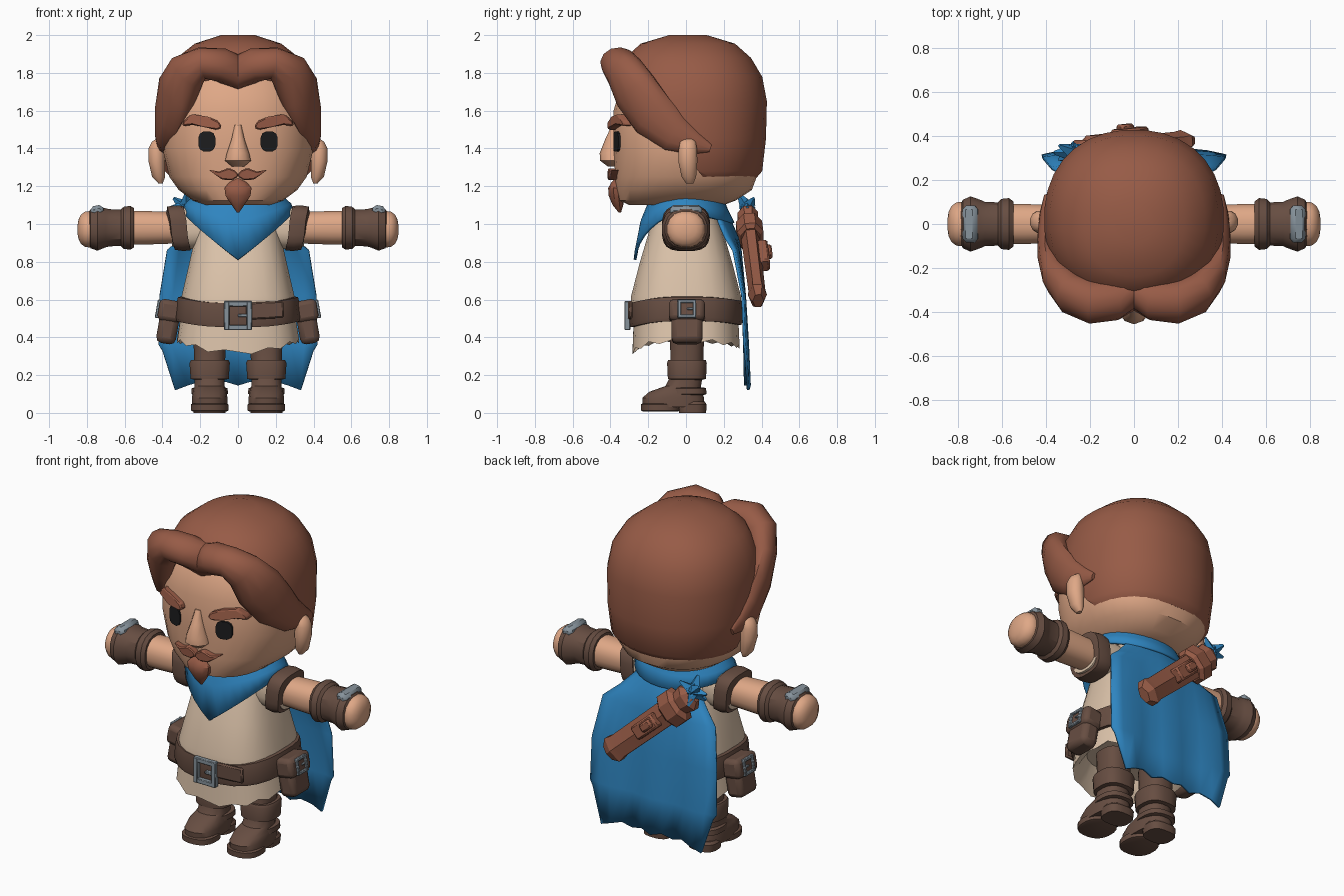
import bpy, bmesh, math
from mathutils import Vector, Matrix

if "Cube" in bpy.data.objects:
    bpy.data.objects.remove(bpy.data.objects["Cube"])

COLOURS = {
    "skin": (0.74, 0.39, 0.24), "hair_brown": (0.31, 0.105, 0.062),
    "leather": (0.135, 0.075, 0.054), "linen": (0.72, 0.55, 0.405),
    "blue_cloth": (0.028, 0.235, 0.53), "steel": (0.24, 0.29, 0.33),
    "black": (0.012, 0.012, 0.013)}
MATS = {}
for key, rgb in COLOURS.items():
    MATS[key] = bpy.data.materials.new(key)
    MATS[key].diffuse_color = (*rgb, 1)


def finish(name, bm, mat, mirror=False, angle=35, solid=0, bevel=0, steps=1):
    bmesh.ops.recalc_face_normals(bm, faces=bm.faces[:])
    me = bpy.data.meshes.new(name)
    bm.to_mesh(me)
    bm.free()
    me.materials.append(MATS[mat])
    me.polygons.foreach_set("use_smooth", [True] * len(me.polygons))
    me.set_sharp_from_angle(angle=math.radians(angle))
    ob = bpy.data.objects.new(name, me)
    bpy.context.collection.objects.link(ob)
    if bevel:
        m = ob.modifiers.new("bevel", 'BEVEL')
        m.width, m.segments = bevel, steps
    if solid:
        m = ob.modifiers.new("thickness", 'SOLIDIFY')
        m.thickness, m.offset = solid, 0
    if mirror:
        ob.modifiers.new("mirror", 'MIRROR')
    return ob


def skin_rings(bm, rings, closed=True, caps=True):
    """Join rows of points into a surface."""
    rows = [[bm.verts.new(p) for p in r] for r in rings]
    n = len(rows[0])
    for a, b in zip(rows, rows[1:]):
        for i in range(n if closed else n - 1):
            j = (i + 1) % n
            bm.faces.new((a[i], a[j], b[j], b[i]))
    if caps:
        bm.faces.new(rows[0][::-1])
        bm.faces.new(rows[-1])


def ring(t, ca, cb, ra, rb, n=2.0, seg=20, axis='z', warp=None):
    pts = []
    for i in range(seg):
        a = 2 * math.pi * (i + 0.5) / seg
        c, s = math.cos(a), math.sin(a)
        u = ca + ra * math.copysign(abs(c) ** (2 / n), c)
        v = cb + rb * math.copysign(abs(s) ** (2 / n), s)
        tt = t + (warp(i, c, s) if warp else 0)
        pts.append(Vector((u, v, tt) if axis == 'z' else (tt, u, v)))
    return pts


def loft(name, mat, rows, n=2.0, seg=20, axis='z', matrix=None, warp=None, **kw):
    bm = bmesh.new()
    skin_rings(bm, [ring(*r, n=n, seg=seg, axis=axis, warp=warp) for r in rows])
    if matrix:
        bm.transform(matrix)
    return finish(name, bm, mat, **kw)


def boxes(name, mat, items, matrix=None, **kw):
    """Several (centre, size) boxes in one object."""
    bm = bmesh.new()
    for c, s in items:
        bmesh.ops.create_cube(bm, size=1, matrix=Matrix.Translation(c) @ Matrix.Diagonal((*s, 1)))
    if matrix:
        bm.transform(matrix)
    return finish(name, bm, mat, **kw)


def buckle(name, w, h, bar, depth, matrix, **kw):
    boxes(name, "steel", [((s * w / 2, 0, 0), (bar, depth, h + bar)) for s in (-1, 1)] +
          [((0, 0, s * h / 2), (w + bar, depth * 0.9, bar)) for s in (-1, 1)] +
          [((w * .25, 0, 0), (w * .5, depth * .8, bar * .6))], matrix, bevel=0.004, **kw)


def face_y(x):
    return -0.385 * (1 - min(abs(x) / 0.4, 0.99) ** 2.4) ** (1 / 2.4)


def face_plate(name, mat, pts, out, **kw):
    """Flat shape in x/z laid on the curve of the face."""
    bm = bmesh.new()
    skin_rings(bm, [[(x, face_y(x) + d, z) for x, z in pts] for d in (-out, 0.03)])
    finish(name, bm, mat, mirror=True, **kw)


# Head, ears and nose
loft("head", "skin", [(1.10, 0, -.05, .18, .25), (1.125, 0, -.045, .24, .31), (1.18, 0, -.01, .315, .36),
     (1.25, 0, 0, .365, .376), (1.4, 0, 0, .402, .385), (1.6, 0, 0, .4, .385),
     (1.75, 0, .01, .36, .35), (1.86, 0, .02, .26, .26)], n=2.35, seg=32)
loft("ear", "skin", [(1.215, .41, .02, .012, .02), (1.25, .42, .015, .036, .04), (1.33, .43, .01, .045, .052),
     (1.40, .43, .01, .045, .05), (1.435, .425, .01, .032, .042), (1.455, .415, .01, .012, .025)], seg=12, mirror=True)
loft("nose", "skin", [(1.305, 0, -.385, .035, .03), (1.335, 0, -.385, .072, .07), (1.375, 0, -.385, .062, .072),
     (1.45, 0, -.385, .036, .042), (1.525, 0, -.38, .018, .012)], seg=10, angle=50)

# Eyes, brows, moustache and beard
face_plate("eye", "black", [(.165 + .046 * math.copysign(abs(math.cos(a)) ** .7, math.cos(a)),
           1.437 + .054 * math.copysign(abs(math.sin(a)) ** .7, math.sin(a)))
           for a in [math.pi * (k + .5) / 6 for k in range(12)]], .009)
face_plate("eyebrow", "hair_brown", [(.085, 1.512), (.11, 1.497), (.18, 1.513), (.24, 1.525), (.295, 1.517),
           (.29, 1.545), (.245, 1.582), (.16, 1.568), (.10, 1.543)], .037, bevel=.008)
face_plate("moustache", "hair_brown", [(0, 1.25), (.03, 1.232), (.085, 1.235), (.155, 1.287),
           (.10, 1.278), (.05, 1.296), (.02, 1.285), (0, 1.268)], .03, bevel=.006)
loft("goatee", "hair_brown", [(1.06, 0, -.35, .006, .006), (1.10, 0, -.36, .035, .028), (1.15, 0, -.37, .07, .04),
     (1.19, 0, -.37, .075, .042), (1.22, 0, -.365, .05, .03), (1.24, 0, -.365, .012, .012)], seg=10)

# Hair cap, cut open over the face
bm = bmesh.new()
skin_rings(bm, [ring(*r, n=2.2, seg=32) for r in [
    (1.245, 0, .02, .36, .355), (1.28, 0, .02, .39, .385), (1.45, 0, .02, .41, .405), (1.65, 0, .02, .41, .41),
    (1.78, 0, .02, .385, .385), (1.88, 0, .01, .325, .335), (1.955, 0, .01, .23, .25), (2.0, 0, .01, .09, .1)]])
bmesh.ops.bisect_plane(bm, geom=bm.verts[:] + bm.edges[:] + bm.faces[:], dist=1e-5,
                       plane_co=(0, .05, 1.3), plane_no=(0, -.79, -.61), clear_outer=True)
bmesh.ops.holes_fill(bm, edges=[e for e in bm.edges if e.is_boundary], sides=0)
finish("hair_cap", bm, "hair_brown", angle=40)

# Swept fringe: centre, half thickness, half width
path = [((0, -.31, 1.80), .085, .098), ((.09, -.345, 1.842), .095, .09), ((.19, -.355, 1.852), .10, .085),
        ((.27, -.325, 1.805), .095, .112), ((.325, -.265, 1.70), .08, .138), ((.366, -.175, 1.575), .066, .13),
        ((.393, -.06, 1.475), .048, .10), ((.402, .05, 1.425), .028, .06), ((.40, .13, 1.40), .01, .02)]
rings = []
for i, (p, th, wd) in enumerate(path):
    p = Vector(p)
    tan = (Vector(path[min(i + 1, len(path) - 1)][0]) - Vector(path[max(i - 1, 0)][0])).normalized()
    if i == 0:
        tan = Vector((1, 0, 0))
    out = Vector((p.x, p.y, 0)).normalized()
    out = (out - tan * out.dot(tan)).normalized()
    side = tan.cross(out)
    rings.append([p + out * th * math.cos(a) + side * wd * math.sin(a)
                  for a in [2 * math.pi * k / 12 for k in range(12)]])
bm = bmesh.new()
skin_rings(bm, rings)
finish("fringe", bm, "hair_brown", mirror=True, angle=50)


# Tunic, with a ragged hem that dips at the front
def hem(i, c, s):
    return .03 * c * c - .03 * max(0, -s) ** 4 + (.012 if i % 2 else -.01)


loft("tunic_top", "linen", [(.57, 0, 0, .305, .295), (.62, 0, 0, .30, .292), (.8, 0, 0, .258, .245),
     (.95, 0, 0, .225, .2), (1.06, 0, 0, .19, .16), (1.12, 0, 0, .13, .12)], n=2.7, seg=24)
bm = bmesh.new()
skin_rings(bm, [ring(.58, 0, 0, .295, .275, 2.7, 24), ring(.35, 0, 0, .325, .285, 2.7, 24, warp=hem),
                ring(.375, 0, 0, .29, .255, 2.7, 24, warp=hem), ring(.46, 0, 0, .25, .22, 2.7, 24)])
finish("tunic_skirt", bm, "linen")


# Belt sagging at the front, buckles and hip pouches
def sag(i, c, s):
    return .022 * c * c - .012 * max(0, -s) ** 2


loft("belt", "leather", [(.465, 0, 0, .30, .27), (.465, 0, 0, .33, .295), (.485, 0, 0, .335, .3), (.57, 0, 0, .325, .3),
     (.592, 0, 0, .32, .297), (.597, 0, 0, .28, .26)], n=2.7, seg=24, warp=sag)
boxes("belt_end", "leather", [((.17, -.295, .53), (.2, .025, .09))],
      Matrix.Translation((0, 0, .005)) @ Matrix.Rotation(math.radians(-3), 4, 'Y'), bevel=.008)
buckle("belt_buckle", .12, .125, .028, .032, Matrix.Translation((0, -.31, .515)))
tilt = Matrix.Translation((.365, .005, .485)) @ Matrix.Rotation(math.radians(-10), 4, 'Y')
boxes("pouch", "leather", [((0, 0, -.02), (.105, .165, .2))], tilt, mirror=True, bevel=.03, steps=2)
boxes("pouch_flap", "leather", [((.006, 0, .055), (.12, .19, .115))], tilt, mirror=True, bevel=.025, steps=2)
buckle("pouch_buckle", .08, .08, .018, .02, tilt @ Matrix.Translation((.068, 0, .055)) @
       Matrix.Rotation(math.radians(90), 4, 'Z'), mirror=True)

# Arms, along x
loft("sleeve", "linen", [(.15, 0, .98, .11, .1), (.25, 0, .98, .115, .115), (.35, 0, .98, .105, .1)],
     n=2.6, axis='x', mirror=True)
loft("sleeve_band", "leather", [(.275, 0, .978, .10, .09), (.27, 0, .978, .122, .118), (.31, 0, .978, .128, .122),
     (.355, 0, .978, .122, .115), (.36, 0, .978, .09, .08)], n=3.2, axis='x', mirror=True,
     warp=lambda i, c, s: .02 * s)
loft("forearm", "skin", [(.3, 0, .98, .085, .083), (.5, 0, .98, .092, .09), (.7, 0, .98, .09, .09)],
     n=2.3, axis='x', mirror=True)
loft("bracer", "leather", [(.55, 0, .98, .085, .085), (.55, 0, .98, .105, .105), (.57, 0, .98, .12, .118),
     (.605, 0, .98, .116, .113), (.62, 0, .98, .1, .098), (.68, 0, .98, .103, .1), (.70, 0, .98, .112, .105),
     (.745, 0, .975, .128, .118), (.78, 0, .975, .112, .105), (.79, 0, .975, .09, .09)],
     n=2.3, seg=16, axis='x', mirror=True, angle=25)
boxes("hand_plate", "steel", [((0, 0, 0), (.07, .17, .06))], Matrix.Translation((.745, 0, 1.068)) @
      Matrix.Rotation(math.radians(12), 4, 'Y'), mirror=True, bevel=.018)
loft("hand", "skin", [(.74, 0, .975, .09, .09), (.785, 0, .972, .103, .098), (.81, 0, .972, .1, .095),
     (.832, 0, .972, .083, .078), (.845, 0, .972, .055, .05), (.85, 0, .972, .02, .02)],
     n=2.2, seg=16, axis='x', mirror=True, angle=60)

# Boots
loft("boot_toe_sole", "leather", [(.008, .15, -.135, .09, .095), (.012, .15, -.135, .1, .103), (.045, .15, -.135, .1, .105),
     (.05, .15, -.135, .09, .095)], n=2.4, mirror=True)
loft("boot_heel", "leather", [(0, .15, .035, .085, .072), (.045, .15, .035, .09, .075), (.06, .15, .03, .08, .07)],
     n=2.8, mirror=True)
loft("boot", "leather", [(.03, .15, -.065, .095, .165), (.08, .15, -.068, .095, .165), (.112, .15, -.055, .09, .14),
     (.142, .15, -.015, .08, .095), (.2, .15, .005, .08, .085), (.42, .15, .005, .088, .092)], n=2.5, mirror=True)
loft("boot_strap", "leather", [(.095, .15, .005, .08, .09), (.1, .15, .005, .098, .105), (.13, .15, .005, .096, .102),
     (.135, .15, .005, .08, .09)], n=2.5, mirror=True)
loft("boot_cuff", "leather", [(.175, .15, .005, .075, .08), (.18, .15, .005, .102, .102), (.265, .15, .005, .108, .106),
     (.28, .15, .005, .1, .1), (.28, .15, .005, .08, .08)], n=2.6, mirror=True)

# Neck scarf, dropping to a point at the chest
rows = [[], [], [], []]
for k in range(32):
    a = 2 * math.pi * k / 32
    c, s = math.cos(a), math.sin(a)
    b, v = max(0, s), (1 - abs(c)) ** .85 if s < 0 else 0
    rows[0].append((.19 * c, .17 * s, 1.12))
    rows[1].append((.23 * c, .19 * s, 1.145 - .02 * v))
    rows[2].append((.275 * c, (.235 if s < 0 else .215) * s, 1.105 - .10 * v - .03 * b))
    rows[3].append((.29 * c, (.27 if s < 0 else .25) * s, 1.065 - .255 * v - .06 * b))
bm = bmesh.new()
skin_rings(bm, rows, caps=False)
finish("scarf", bm, "blue_cloth", solid=.015, angle=45)

# Cape: height, half width, depth, forward curl of the sides, and a ragged last row
bm = bmesh.new()
rows = []
for z, w, y, curl, ragged in [(1.11, .16, .17, .02, 0), (1.01, .215, .235, .06, 0), (.93, .29, .27, .06, 0),
                              (.86, .375, .285, .03, 0), (.62, .415, .305, 0, 0), (.36, .42, .318, 0, 0),
                              (.15, .40, .325, 0, 1)]:
    row = []
    for k in range(13):
        u = k / 6 - 1
        dz = 0
        if ragged:
            dz = .18 if abs(u) > .95 else (-.03 if .75 < abs(u) < .9 else (.015 if k % 2 else -.005))
        row.append((w * u, y - curl * u * u + .012 * math.cos(u * 9) * (1.1 - z), z + dz))
    rows.append(row)
skin_rings(bm, rows, closed=False, caps=False)
finish("cape", bm, "blue_cloth", solid=.014, angle=45)

# Slung sheath across the back, with hilt and latch
top, low = Vector((-.26, .325, 1.05)), Vector((.23, .38, .61))
d = top - low
L = d.length
along = d.normalized()
out = (Vector((0, 1, 0)) - along * along.y).normalized()
frame = Matrix.Translation(low) @ Matrix((out.cross(along), out, along)).transposed().to_4x4()
loft("sheath", "hair_brown", [(-.025, 0, 0, .05, .03), (.02, 0, 0, .088, .05), (.06, 0, 0, .078, .045),
     (L - .12, 0, 0, .083, .05)], seg=6, matrix=frame, angle=20)
loft("sheath_collar", "hair_brown", [(L - .2, 0, 0, .085, .055), (L - .18, 0, 0, .108, .075), (L - .10, 0, 0, .108, .075),
     (L - .08, 0, 0, .07, .05), (L - .02, 0, 0, .085, .06), (L + .02, 0, 0, .05, .04)], seg=8, matrix=frame, angle=20)
boxes("sheath_latch", "hair_brown", [((0, .05, L * .5), (.085, .07, .17)), ((0, .075, L * .54), (.05, .06, .08))],
      frame, bevel=.01)

# Knotted cloth tuft
bm = bmesh.new()
for k in range(8):
    a = 2 * math.pi * k / 8
    way = Vector((math.cos(a), .5 * math.sin(3 * a), .8 * math.sin(a))).normalized()
    rot = Vector((0, 0, 1)).rotation_difference(way).to_matrix().to_4x4()
    bmesh.ops.create_cone(bm, cap_ends=True, segments=4, radius1=.045, radius2=.008, depth=.1,
                          matrix=Matrix.Translation(Vector((-.275, .325, 1.085)) + way * .04) @ rot)
finish("cloth_tuft", bm, "blue_cloth", angle=10)

for m in bpy.data.materials:
    if m.users and not m.is_grease_pencil:
        m.use_nodes = True
        m.node_tree.nodes["Principled BSDF"].inputs["Base Color"].default_value = m.diffuse_color
